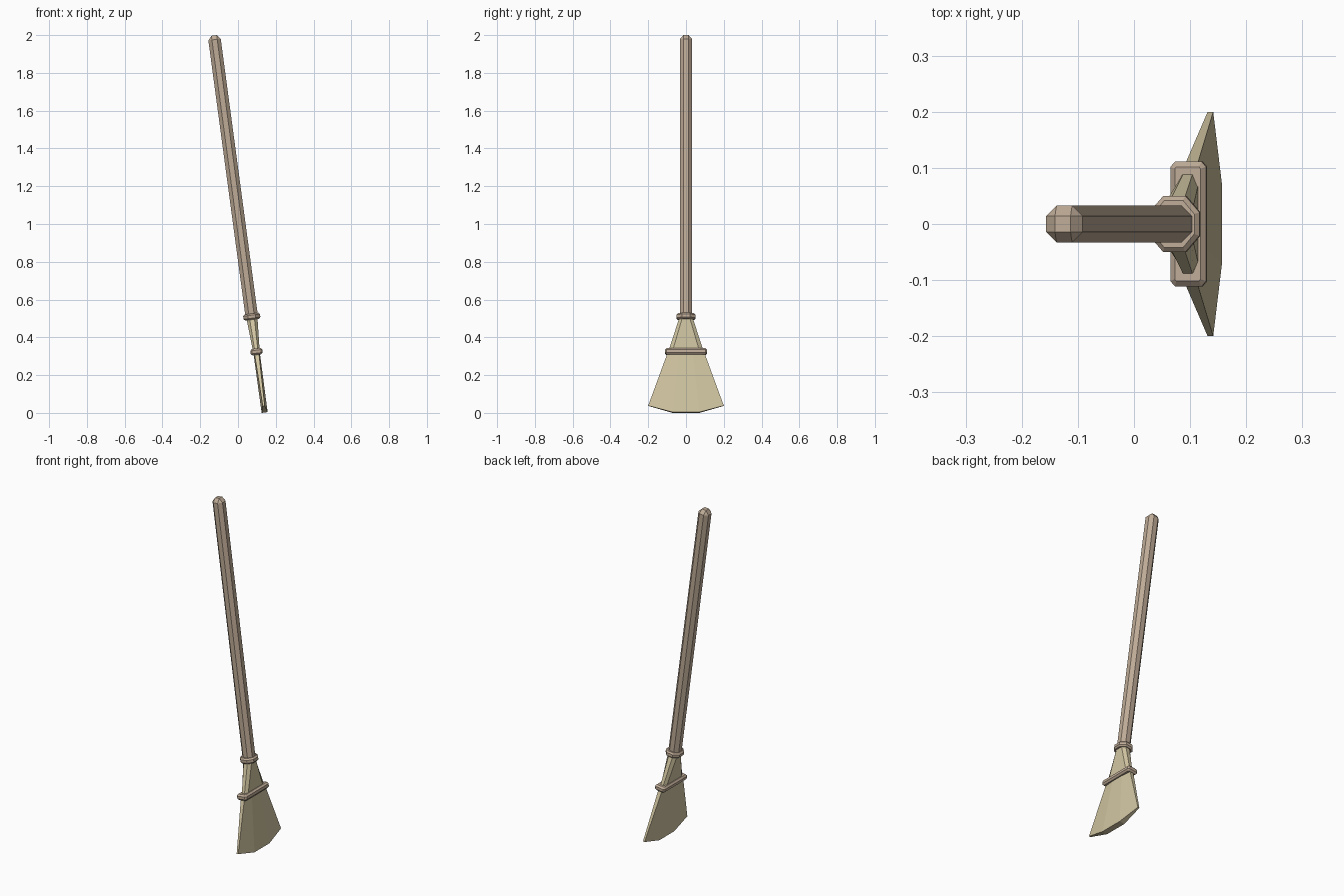
import bpy, bmesh, math
from mathutils import Matrix

if "Cube" in bpy.data.objects:
    bpy.data.objects.remove(bpy.data.objects["Cube"])

TILT = math.radians(-7.65)
PLACE = Matrix.Translation((0.141, 0, 0.002)) @ Matrix.Rotation(TILT, 4, 'Y')


def material(name, rgb):
    m = bpy.data.materials.new(name)
    m.diffuse_color = (*rgb, 1)
    m.use_nodes = True
    m.node_tree.nodes["Principled BSDF"].inputs["Base Color"].default_value = m.diffuse_color
    return m


wood = material("taupe wood", (0.52, 0.41, 0.31))
straw = material("pale straw", (0.64, 0.56, 0.36))


def section(t, a, b, c, d, lift=0.0):
    """Eight-sided section: half sizes a (x) and c (y), flats b and d; lift raises the y ends."""
    e = t + lift
    return [(a, d, t), (b, c, e), (-b, c, e), (-a, d, t),
            (-a, -d, t), (-b, -c, e), (b, -c, e), (a, -d, t)]


def loft(name, sections, mat):
    bm = bmesh.new()
    rings = [[bm.verts.new(p) for p in s] for s in sections]
    for r, s in zip(rings, rings[1:]):
        for i in range(8):
            j = (i + 1) % 8
            bm.faces.new((r[i], r[j], s[j], s[i]))
    # ends: a middle strip and two side strips
    for r in (rings[0], rings[-1]):
        for ids in ((0, 3, 4, 7), (0, 1, 2, 3), (4, 5, 6, 7)):
            bm.faces.new([r[i] for i in ids])
    bmesh.ops.remove_doubles(bm, verts=bm.verts, dist=1e-5)
    bmesh.ops.recalc_face_normals(bm, faces=bm.faces)
    bm.transform(PLACE)
    me = bpy.data.meshes.new(name)
    bm.to_mesh(me)
    bm.free()
    me.materials.append(mat)
    ob = bpy.data.objects.new(name, me)
    bpy.context.collection.objects.link(ob)
    return ob


def band(name, t, h, a, b, c, d, cut):
    """Binding ring with chamfered rims."""
    big = (a, b, c, d)
    small = (a - cut, b - cut * 0.4, c - cut, d - cut * 0.4)
    loft(name, [section(t - h, *small), section(t - h + cut, *big),
                section(t + h - cut, *big), section(t + h, *small)], wood)


# handle with a cap that narrows to a small square
loft("handle", [section(0.50, .033, .014, .033, .014),
                section(1.992, .033, .014, .033, .014),
                section(2.014, .014, .014, .014, .014)], wood)

# straw neck and flared brush
loft("straw_neck", [section(0.32, .017, .008, .095, .073),
                    section(0.515, .030, .013, .032, .016)], straw)
loft("straw_brush", [section(0.0, .016, .005, .20, .07, 0.036),
                     section(0.33, .017, .012, .093, .035)], straw)

# bindings
band("upper_binding", 0.512, 0.016, .045, .020, .050, .021, .008)
band("lower_binding", 0.325, 0.017, .032, .024, .111, .102, .009)
